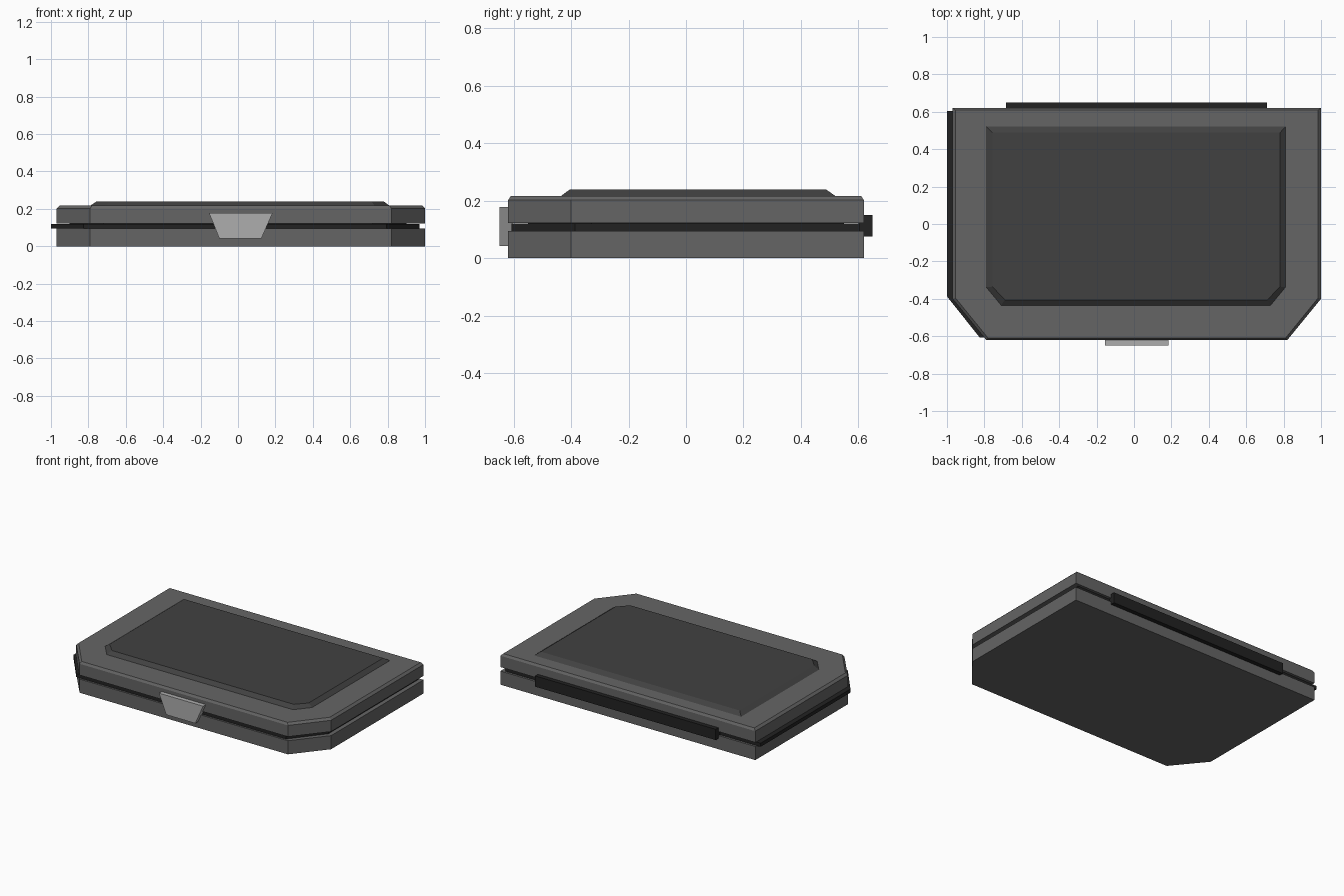
import bpy, bmesh

if "Cube" in bpy.data.objects:
    bpy.data.objects.remove(bpy.data.objects["Cube"])


def material(name, v):
    m = bpy.data.materials.new(name)
    m.diffuse_color = (v, v, v, 1)
    m.use_nodes = True
    m.node_tree.nodes["Principled BSDF"].inputs["Base Color"].default_value = m.diffuse_color
    return m


GREY = material("case grey", 0.13)
DARK = material("panel dark grey", 0.053)
BLACK = material("trim black", 0.016)
SILVER = material("latch silver", 0.42)


def plate(x0, x1, y0, y1, cx, cy):
    """Rectangle with both front corners cut off."""
    return [(x0 + cx, y0), (x1 - cx, y0), (x1, y0 + cy),
            (x1, y1), (x0, y1), (x0, y0 + cy)]


def loft(name, rings, mat):
    """Solid through a stack of matching 3D rings."""
    bm = bmesh.new()
    loops = [[bm.verts.new(p) for p in ring] for ring in rings]
    n = len(loops[0])
    bm.faces.new(loops[0])
    bm.faces.new(loops[-1])
    for a, b in zip(loops, loops[1:]):
        for i in range(n):
            j = (i + 1) % n
            bm.faces.new((a[i], a[j], b[j], b[i]))
    bmesh.ops.recalc_face_normals(bm, faces=bm.faces)
    mesh = bpy.data.meshes.new(name)
    bm.to_mesh(mesh)
    bm.free()
    mesh.materials.append(mat)
    ob = bpy.data.objects.new(name, mesh)
    bpy.context.collection.objects.link(ob)
    return ob


def at(outline, z):
    return [(x, y, z) for x, y in outline]


# Lower and upper shells
shell = plate(-0.97, 1.0, -0.62, 0.62, 0.18, 0.22)
shell_top = plate(-0.955, 0.985, -0.61, 0.61, 0.175, 0.215)
loft("base_shell", [at(shell, 0), at(shell, 0.095)], GREY)
loft("lid_shell", [at(shell, 0.123), at(shell, 0.202), at(shell_top, 0.217)], GREY)

# Dark seam between the shells, offset slightly to the left
seam = plate(-1.0, 0.97, -0.607, 0.605, 0.175, 0.22)
loft("seam_strip", [at(seam, 0.095), at(seam, 0.12)], BLACK)

# Filler that joins the lid to the seam
core = plate(-0.9, 0.9, -0.55, 0.55, 0.18, 0.22)
loft("seam_core", [at(core, 0.09), at(core, 0.13)], BLACK)

# Raised lid panel with sloping rim
rim = plate(-0.79, 0.81, -0.435, 0.52, 0.08, 0.097)
face = plate(-0.757, 0.78, -0.405, 0.488, 0.066, 0.07)
loft("lid_panel", [at(rim, 0.21), at(rim, 0.217), at(face, 0.239)], DARK)

# Trapezoid front latch
latch = [(-0.10, 0.042), (0.125, 0.042), (0.185, 0.178), (-0.155, 0.178)]
loft("front_latch", [[(x, y, z) for x, z in latch] for y in (-0.605, -0.65)], SILVER)

# Rear hinge bar
bar = [(-0.685, 0.60), (0.71, 0.60), (0.71, 0.65), (-0.685, 0.65)]
loft("rear_hinge", [at(bar, 0.075), at(bar, 0.15)], BLACK)
